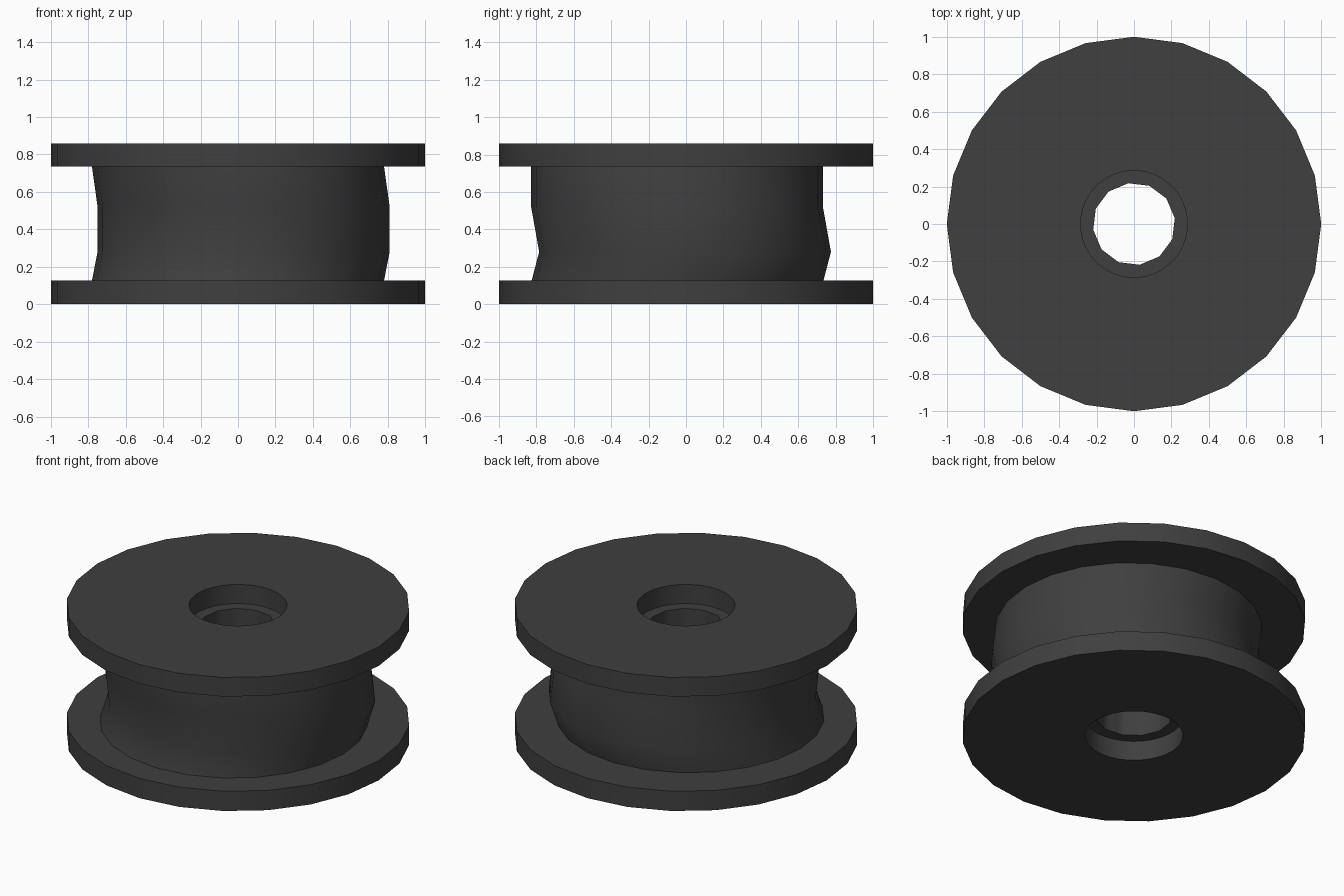
import bpy, bmesh
from math import cos, sin, pi, radians

if "Cube" in bpy.data.objects:
    bpy.data.objects.remove(bpy.data.objects["Cube"])

N = 48  # points per ring
dark = bpy.data.materials.new("dark_grey")
dark.diffuse_color = (0.05, 0.05, 0.05, 1)
dark.use_nodes = True
dark.node_tree.nodes["Principled BSDF"].inputs["Base Color"].default_value = dark.diffuse_color


def ring(bm, r, sides, z, cx=0, cy=0, turn=0):
    """Ring of N points lying on a regular polygon with the given sides."""
    step = 2 * pi / sides
    verts = []
    for i in range(N):
        a = 2 * pi * i / N
        off = a % step
        if step - off < 1e-6:
            off = 0
        rad = r * cos(step / 2) / cos(off - step / 2)
        verts.append(bm.verts.new((cx + rad * cos(a + turn), cy + rad * sin(a + turn), z)))
    return verts


def tube(name, outer, inner):
    """Closed tube: outer rings bottom to top, inner rings top to bottom."""
    bm = bmesh.new()
    rings = [ring(bm, *args) for args in outer + inner]
    for k, a in enumerate(rings):
        b = rings[(k + 1) % len(rings)]
        for i in range(N):
            j = (i + 1) % N
            bm.faces.new((a[i], a[j], b[j], b[i]))
    bmesh.ops.recalc_face_normals(bm, faces=bm.faces)
    mesh = bpy.data.meshes.new(name)
    bm.to_mesh(mesh)
    bm.free()
    ob = bpy.data.objects.new(name, mesh)
    bpy.context.collection.objects.link(ob)
    mesh.materials.append(dark)
    bpy.ops.object.select_all(action='DESELECT')
    ob.select_set(True)
    bpy.context.view_layer.objects.active = ob
    bpy.ops.object.shade_smooth_by_angle(angle=radians(35))
    return ob


# Two end discs with round holes
for name, z0, z1 in (("bottom_flange", 0, 0.127), ("top_flange", 0.735, 0.858)):
    tube(name, [(1, 24, z0), (1, 24, z1)], [(0.285, 48, z1), (0.285, 48, z0)])

# Slightly wobbling wound core with a twelve-sided bore
turn = radians(8)
wobble = [(0.127, 0, -0.045), (0.28, 0.03, -0.005), (0.52, 0.03, -0.048), (0.735, 0, -0.048)]
tube("wound_core",
     [(0.78, 24, z, cx, cy) for z, cx, cy in wobble],
     [(0.22, 12, z, 0, 0, turn) for z in (0.735, 0.127)])
